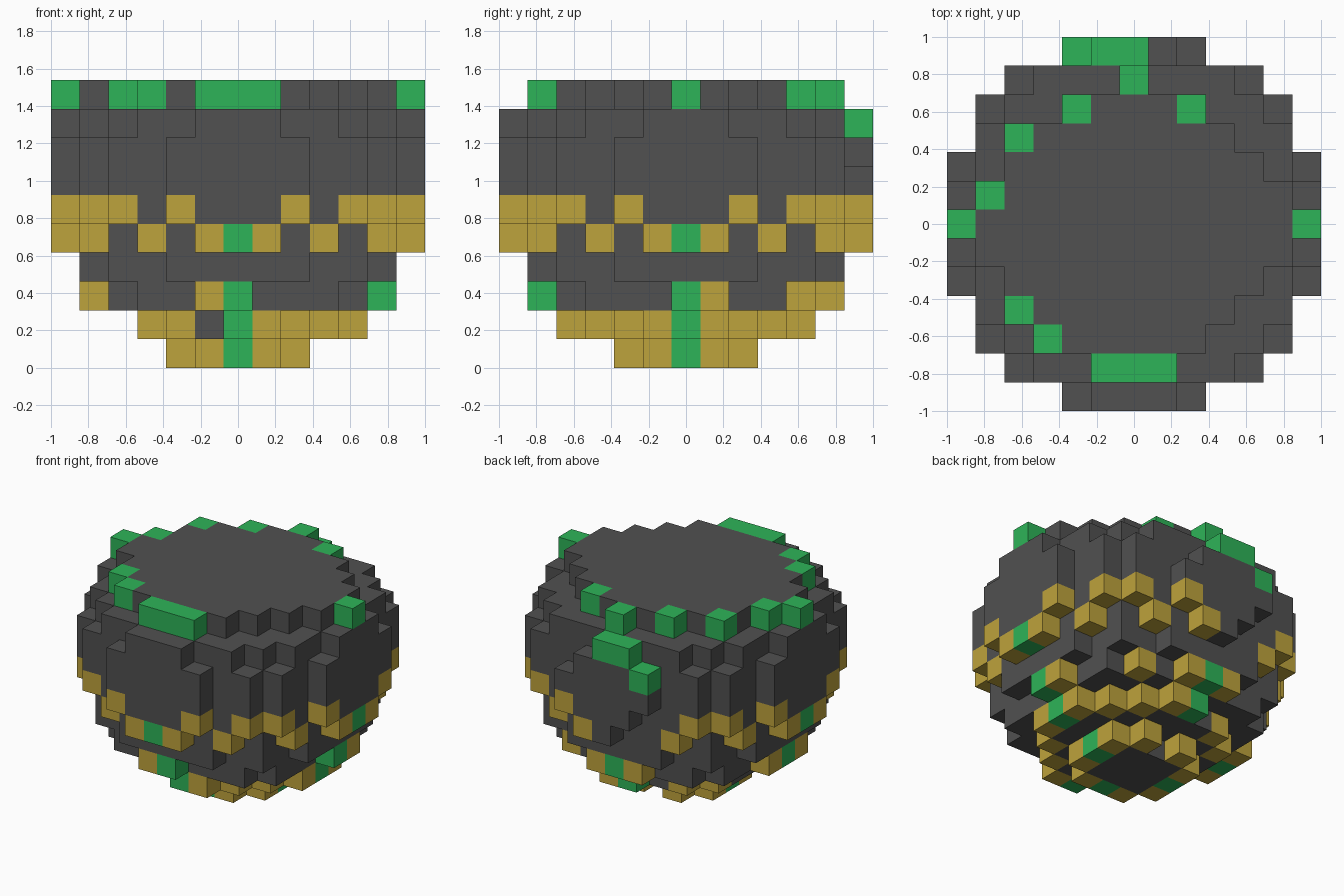
import bpy, bmesh
from mathutils import Vector

cube = bpy.data.objects.get("Cube")
if cube:
    bpy.data.objects.remove(cube, do_unlink=True)

S = 2 / 13      # block size
MID = 6         # layer through the middle of the ball
TOP = 9         # flat top layer


def make_material(name, color):
    mat = bpy.data.materials.new(name)
    mat.use_nodes = True
    mat.diffuse_color = (*color, 1)
    bsdf = mat.node_tree.nodes["Principled BSDF"]
    bsdf.inputs["Base Color"].default_value = (*color, 1)
    bsdf.inputs["Roughness"].default_value = 0.9
    return mat


def inside(x, y, k):
    """True where a block belongs to the ideal cut ball."""
    if k < 0 or k > TOP:
        return False
    if k == TOP:
        return abs(x) + abs(y) <= 6 and max(abs(x), abs(y)) <= 5
    return x * x + y * y + (k - MID) ** 2 <= 6.5 ** 2


def on_rim(x, y, k):
    return not all(inside(x + a, y + b, k)
                   for a, b in ((1, 0), (-1, 0), (0, 1), (0, -1)))


def block_color(x, y, k):
    """Gold overhanging rims, with green on the centre lines."""
    reach = max(abs(x), abs(y))
    if k in (0, 1, 2, 4, 5) and on_rim(x, y, k) and not inside(x, y, k - 1):
        if k == 2 and reach < 5 and (x, y) != (3, 4):
            return "stone"
        return "moss" if x * y == 0 else "gold"
    return "stone"


# Ball of blocks
span = range(-6, 7)
blocks = {(x, y, k): block_color(x, y, k)
          for x in span for y in span for k in range(TOP + 1) if inside(x, y, k)}

# Broken-off blocks
gaps = [(-4, -1, 1), (-4, 0, 1), (-4, 1, 1), (-1, -4, 1), (-1, 4, 1), (0, 2, 0),
        (1, -5, 2), (5, -1, 2), (-1, 6, 4), (-2, 6, 5), (2, 6, 7), (1, 6, 8),
        (-1, 5, TOP), (1, 5, TOP)]
for gap in gaps:
    blocks.pop(gap, None)
blocks[(0, 6, 4)] = "stone"

# Moss around the top edge and trailing down the back
rim_moss = [(-2, 4), (2, 4), (-4, 3), (-5, 1), (-6, 0), (6, 0), (-4, -3),
            (-3, -4), (-1, -5), (0, -5), (1, -5), (0, 5)]
for x, y in rim_moss:
    blocks[(x, y, TOP)] = "moss"
for spot in [(-1, 6, 8), (0, 6, 8), (-2, 6, 7)]:
    blocks[spot] = "moss"


def build_part(name, kind, mat):
    """Mesh the outward faces of every block of one kind."""
    bm = bmesh.new()
    for pos, color in blocks.items():
        if color != kind:
            continue
        centre = Vector((pos[0], pos[1], pos[2] + 0.5))
        for axis in range(3):
            for sign in (1, -1):
                normal = Vector((0, 0, 0))
                normal[axis] = sign
                if tuple(int(p + n) for p, n in zip(pos, normal)) in blocks:
                    continue
                u = Vector((0, 0, 0))
                u[(axis + 1) % 3] = 0.5
                v = normal.cross(u)
                face_mid = centre + normal / 2
                bm.faces.new([bm.verts.new((face_mid + a * u + b * v) * S)
                              for a, b in ((-1, -1), (1, -1), (1, 1), (-1, 1))])
    bmesh.ops.remove_doubles(bm, verts=bm.verts, dist=S / 100)
    bmesh.ops.dissolve_limit(bm, angle_limit=0.01, verts=bm.verts, edges=bm.edges)
    mesh = bpy.data.meshes.new(name)
    bm.to_mesh(mesh)
    bm.free()
    mesh.materials.append(mat)
    bpy.context.collection.objects.link(bpy.data.objects.new(name, mesh))


build_part("stone_body", "stone", make_material("dark_stone", (0.082, 0.082, 0.082)))
build_part("gold_trim", "gold", make_material("gold", (0.515, 0.366, 0.045)))
build_part("moss_patches", "moss", make_material("green_moss", (0.027, 0.456, 0.098)))
